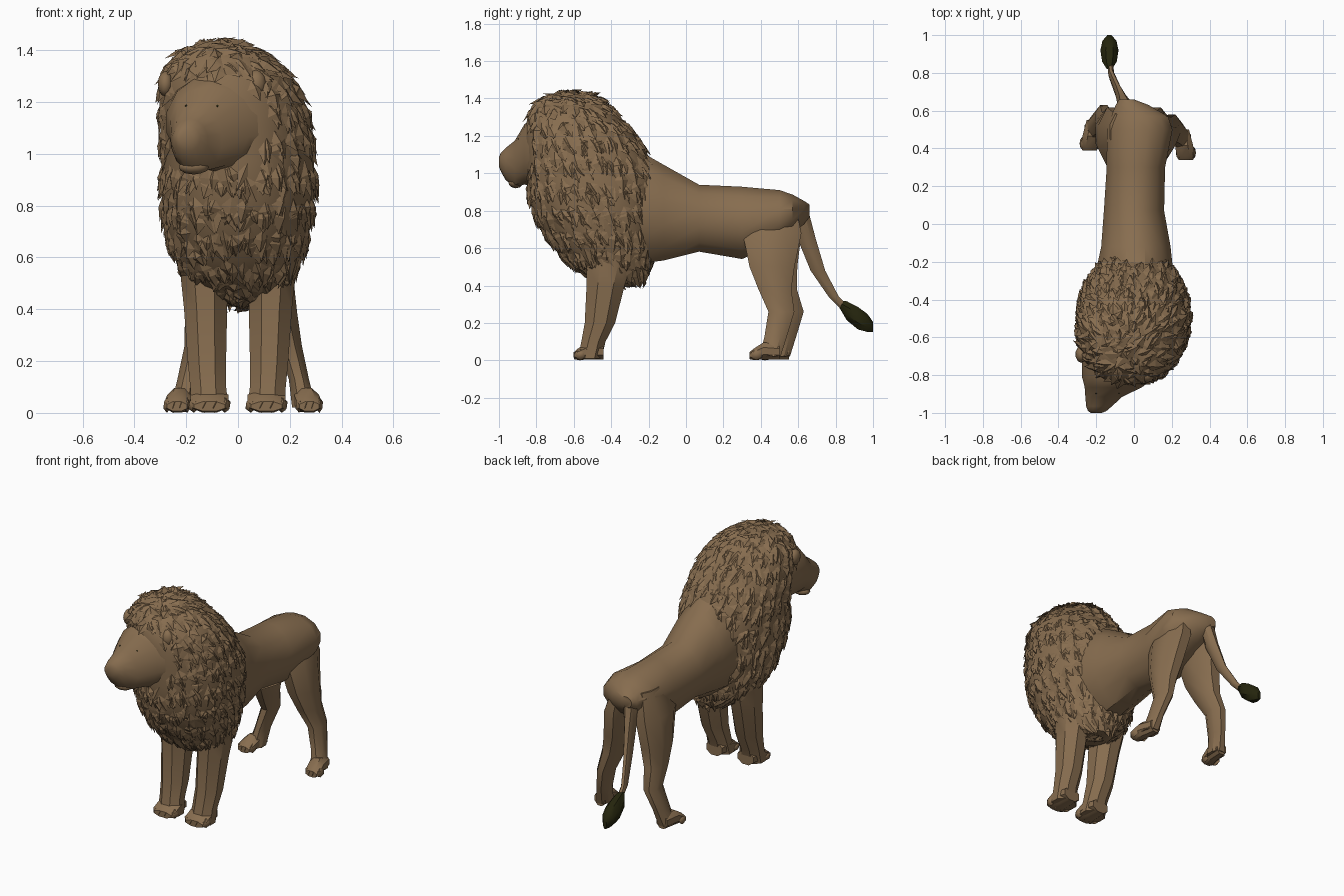
import bpy, bmesh, math, random
from mathutils import Vector

random.seed(7)
if "Cube" in bpy.data.objects:
    bpy.data.objects.remove(bpy.data.objects["Cube"], do_unlink=True)


def material(name, rgb):
    m = bpy.data.materials.new(name)
    m.use_nodes = True
    m.diffuse_color = (*rgb, 1)
    m.node_tree.nodes["Principled BSDF"].inputs["Base Color"].default_value = (*rgb, 1)
    return m


TAN = material("tan fur", (0.245, 0.154, 0.079))
DARK = material("dark tuft", (0.018, 0.018, 0.004))


def finish(bm, name, mat, angle=None):
    """Turn a bmesh into a coloured object, smooth below the given angle."""
    me = bpy.data.meshes.new(name)
    bm.to_mesh(me)
    bm.free()
    me.materials.append(mat)
    ob = bpy.data.objects.new(name, me)
    bpy.context.collection.objects.link(ob)
    if angle:
        bpy.ops.object.select_all(action='DESELECT')
        ob.select_set(True)
        bpy.context.view_layer.objects.active = ob
        bpy.ops.object.shade_smooth_by_angle(angle=math.radians(angle))
    return ob


def loft(rings, axis, sides=10):
    """Skin ellipses (x, y, z, half width, half depth) lying across axis y or z."""
    bm = bmesh.new()
    loops = []
    for x, y, z, a, b in rings:
        loop = []
        for i in range(sides):
            t = math.tau * (i + 0.5) / sides
            u, v = a * math.cos(t), b * math.sin(t)
            loop.append(bm.verts.new((x + u, y, z + v) if axis == "y" else (x + u, y + v, z)))
        loops.append(loop)
    for p, q in zip(loops, loops[1:]):
        for i in range(sides):
            j = (i + 1) % sides
            bm.faces.new((p[i], p[j], q[j], q[i]))
    bm.faces.new(loops[0])
    bm.faces.new(loops[-1])
    bmesh.ops.recalc_face_normals(bm, faces=bm.faces)
    return bm


def lump(name, centre, size, mat=TAN, detail=2):
    """Low-poly ellipsoid."""
    bm = bmesh.new()
    bmesh.ops.create_icosphere(bm, subdivisions=detail, radius=1)
    for v in bm.verts:
        v.co = Vector(c + s * k for c, s, k in zip(centre, size, v.co))
    return finish(bm, name, mat, 50)


# Body, with the rump swung slightly to one side
finish(loft([
    (0, -0.60, 0.85, 0.20, 0.28), (0, -0.30, 0.83, 0.22, 0.33),
    (0.01, -0.12, 0.79, 0.19, 0.265), (0, 0.07, 0.76, 0.165, 0.185),
    (0.01, 0.30, 0.735, 0.16, 0.20), (0.03, 0.50, 0.77, 0.18, 0.145),
    (0.03, 0.57, 0.78, 0.155, 0.11), (-0.01, 0.63, 0.79, 0.09, 0.065),
    (-0.04, 0.66, 0.80, 0.04, 0.035)], "y", 12), "body", TAN, 35)


def paw(name, x, heel, toe, half, turn):
    """Flat foot with four toes, its front shifted sideways by turn."""
    mid = (heel + toe) / 2
    finish(loft([(x, heel, 0.045, half * 0.75, 0.045), (x + turn / 2, mid, 0.05, half, 0.05),
                 (x + turn, toe + 0.03, 0.032, half, 0.032),
                 (x + turn, toe + 0.01, 0.025, half * 0.8, 0.02)], "y", 8), name, TAN, 35)
    for i in range(4):
        s = (i - 1.5) / 1.5
        lump(f"{name}_toe_{i + 1}", (x + turn + s * half * 0.75, toe + 0.035 + 0.012 * abs(s), 0.03),
             (half * 0.3, 0.035, 0.03), detail=1)


# Legs, the left hind one stepping further forward and out
for side, s in (("left", 1), ("right", -1)):
    front = [(0.13, -0.40, 0.75, 0.09, 0.15), (0.13, -0.41, 0.52, 0.098, 0.13),
             (0.125, -0.43, 0.40, 0.09, 0.11), (0.12, -0.46, 0.20, 0.08, 0.088),
             (0.115, -0.495, 0.10, 0.075, 0.07), (0.11, -0.515, 0.01, 0.08, 0.068)]
    finish(loft([(s * r[0], *r[1:]) for r in front], "z", 8), f"{side}_front_leg", TAN, 35)
    paw(f"{side}_front_paw", s * 0.11, -0.44, -0.61, 0.08, 0)

    step = 0.05 if s > 0 else 0
    hind = [(0.08, 0.49, 0.84, 0.05, 0.10, 0), (0.11, 0.46, 0.68, 0.085, 0.17, 0),
            (0.13, 0.475, 0.50, 0.08, 0.13, 0.3), (0.145, 0.505, 0.38, 0.065, 0.095, 0.6),
            (0.16, 0.56, 0.26, 0.05, 0.075, 1), (0.195, 0.53, 0.13, 0.042, 0.065, 1),
            (0.215, 0.50, 0.02, 0.05, 0.06, 1)]
    finish(loft([(s * (x + step * 0.8 * k), y - step * k, z, a, b) for x, y, z, a, b, k in hind], "z", 8),
           f"{side}_hind_leg", TAN, 35)
    paw(f"{side}_hind_paw", s * (0.215 + step * 0.8), 0.55 - step, 0.38 - step, 0.052, s * 0.02)

# Tail and its dark tuft
finish(loft([(-0.04, 0.61, 0.82, 0.05, 0.04), (-0.06, 0.645, 0.65, 0.03, 0.05),
             (-0.085, 0.705, 0.48, 0.018, 0.04), (-0.12, 0.79, 0.34, 0.016, 0.028),
             (-0.125, 0.85, 0.28, 0.015, 0.03)], "z", 7), "tail", TAN, 40)
finish(loft([(-0.13, 0.82, 0.30, 0.015, 0.02), (-0.13, 0.86, 0.265, 0.042, 0.055),
             (-0.13, 0.92, 0.225, 0.052, 0.065), (-0.13, 0.97, 0.20, 0.04, 0.052),
             (-0.13, 1.0, 0.178, 0.012, 0.03)], "y", 8), "tail_tuft", DARK, 40)

# Head turned a little to its right
head = finish(loft([
    (-0.07, -0.66, 1.13, 0.21, 0.20), (-0.08, -0.81, 1.12, 0.20, 0.19),
    (-0.11, -0.865, 1.10, 0.155, 0.16), (-0.16, -0.915, 1.05, 0.10, 0.125),
    (-0.185, -0.965, 1.05, 0.07, 0.085), (-0.195, -0.99, 1.06, 0.05, 0.05),
    (-0.20, -1.0, 1.06, 0.03, 0.025)], "y", 14), "head", TAN, 40)
lump("chin", (-0.17, -0.91, 0.95), (0.06, 0.04, 0.03))
lump("left_ear", (0.07, -0.80, 1.27), (0.04, 0.04, 0.055))
lump("right_ear", (-0.28, -0.69, 1.27), (0.03, 0.045, 0.05))

# Eyes set on the surface of the head
for side, x in (("left", -0.08), ("right", -0.20)):
    hit, place, _, _ = head.ray_cast(Vector((x, -2, 1.185)), Vector((0, 1, 0)))
    if hit:
        lump(f"{side}_eye", place, (0.005, 0.003, 0.005), DARK, 1)

# Mane volume
mane = loft([
    (0.03, -0.33, 0.41, 0.08, 0.10), (0.01, -0.395, 0.49, 0.19, 0.20),
    (0, -0.435, 0.59, 0.245, 0.265), (0, -0.465, 0.71, 0.28, 0.315),
    (0, -0.485, 0.83, 0.295, 0.345), (0, -0.495, 0.97, 0.295, 0.355),
    (-0.01, -0.53, 1.10, 0.29, 0.325), (-0.02, -0.565, 1.20, 0.28, 0.295),
    (-0.04, -0.60, 1.29, 0.25, 0.25), (-0.06, -0.61, 1.365, 0.195, 0.20),
    (-0.07, -0.61, 1.415, 0.11, 0.13), (-0.07, -0.61, 1.43, 0.04, 0.05)], "z", 26)

# Overlapping locks that flow down and back, leaving the face bare
locks = bmesh.new()
for f in mane.faces:
    for _ in range(int(f.calc_area() / 0.0015 + random.random())):
        weights = [random.random() + 0.01 for _ in f.verts]
        root = sum((v.co * w for v, w in zip(f.verts, weights)), Vector()) / sum(weights)
        if root.y < -0.66 and ((root.x + 0.09) / 0.21) ** 2 + ((root.z - 1.11) / 0.2) ** 2 < 1:
            continue
        n = f.normal
        flow = Vector((random.uniform(-0.5, 0.5), random.uniform(0, 0.8), -1))
        flow = (flow - n * flow.dot(n)).normalized()
        across = n.cross(flow) * random.uniform(0.02, 0.042)
        length = random.uniform(0.06, 0.12)
        left, right, back, ridge, tip = [locks.verts.new(p) for p in (
            root - across, root + across, root - flow * length * 0.4,
            root + n * random.uniform(0.008, 0.02),
            root + flow * length * 0.6 + n * random.uniform(0.002, 0.022))]
        for tri in ((back, ridge, left), (back, right, ridge), (left, ridge, tip), (ridge, right, tip)):
            face = locks.faces.new(tri)
            face.normal_update()
            if face.normal.dot(n) < 0:
                face.normal_flip()
finish(locks, "mane_locks", TAN)
finish(mane, "mane", TAN, 40)
